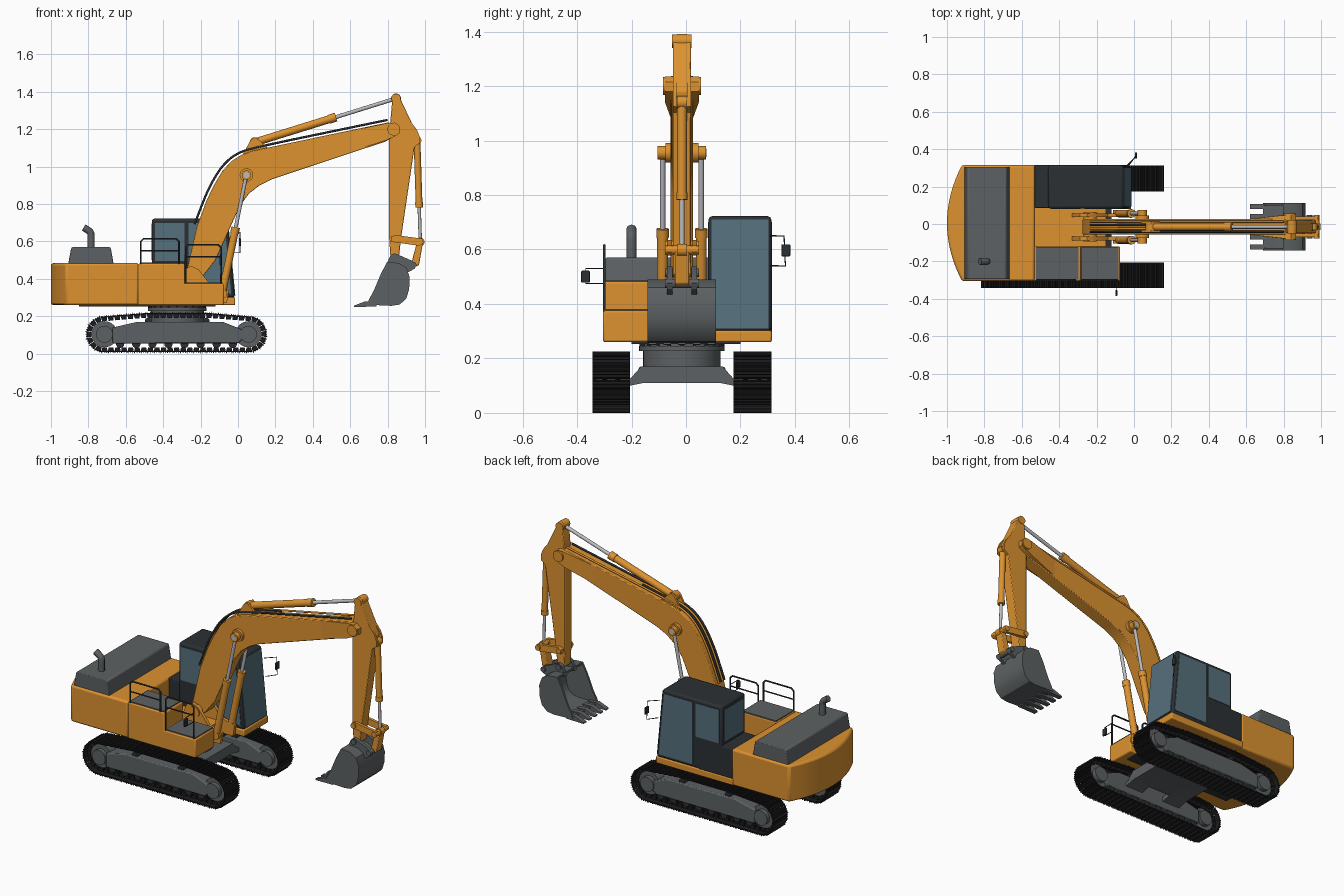
import bpy, bmesh, math
from mathutils import Vector, Matrix

if "Cube" in bpy.data.objects:
    bpy.data.objects.remove(bpy.data.objects["Cube"])

CY = -0.015  # centre plane of boom and undercarriage


def mat(name, *c):
    m = bpy.data.materials.new(name)
    m.diffuse_color = (*c, 1)
    m.use_nodes = True
    m.node_tree.nodes["Principled BSDF"].inputs["Base Color"].default_value = m.diffuse_color
    return m


ORANGE = mat("orange", 0.72, 0.29, 0.03)
GREY = mat("grey", 0.11, 0.12, 0.125)
DARK = mat("dark", 0.025, 0.03, 0.034)
BLACK = mat("black", 0.012, 0.012, 0.013)
GLASS = mat("glass", 0.09, 0.16, 0.2)
STEEL = mat("steel", 0.5, 0.5, 0.52)


def finish(name, bm, m, bevel=0):
    bmesh.ops.recalc_face_normals(bm, faces=bm.faces)
    me = bpy.data.meshes.new(name)
    bm.to_mesh(me)
    bm.free()
    me.shade_smooth()
    me.set_sharp_from_angle(angle=math.radians(32))
    me.materials.append(m)
    ob = bpy.data.objects.new(name, me)
    bpy.context.collection.objects.link(ob)
    if bevel:
        b = ob.modifiers.new("bevel", 'BEVEL')
        b.width, b.segments, b.limit_method = bevel, 2, 'ANGLE'
    return ob


def add_prism(bm, pts, a, b, axis='y'):
    """Extrude an xz (or xy, yz) outline from a to b; an optional third value is a half width about CY."""
    def put(p, d):
        return {'y': (p[0], d, p[1]), 'z': (p[0], p[1], d), 'x': (d, p[0], p[1])}[axis]
    lo = [bm.verts.new(put(p, CY - p[2] if len(p) > 2 else a)) for p in pts]
    hi = [bm.verts.new(put(p, CY + p[2] if len(p) > 2 else b)) for p in pts]
    bm.faces.new(lo)
    bm.faces.new(hi[::-1])
    for i in range(len(pts)):
        j = (i + 1) % len(pts)
        bm.faces.new((lo[i], lo[j], hi[j], hi[i]))


def prism(name, pts, a, b, m, axis='y', bevel=0):
    bm = bmesh.new()
    add_prism(bm, pts, a, b, axis)
    return finish(name, bm, m, bevel)


def box(name, x0, x1, y0, y1, z0, z1, m, bevel=0):
    return prism(name, [(x0, z0), (x1, z0), (x1, z1), (x0, z1)], y0, y1, m, 'y', bevel)


def rod(name, p, q, r, m, seg=20, r2=None):
    p, q = Vector(p), Vector(q)
    bm = bmesh.new()
    rot = (q - p).to_track_quat('Z', 'Y').to_matrix().to_4x4()
    bmesh.ops.create_cone(bm, cap_ends=True, segments=seg, radius1=r, radius2=r2 or r,
                          depth=(q - p).length, matrix=Matrix.Translation((p + q) / 2) @ rot)
    return finish(name, bm, m)


def pin(name, x, z, r, hw, m, y=CY):
    return rod(name, (x, y - hw, z), (x, y + hw, z), r, m, 24)


def tube(name, pts, r, m, smooth=False):
    cu = bpy.data.curves.new(name, 'CURVE')
    cu.dimensions, cu.bevel_depth, cu.bevel_resolution, cu.use_fill_caps = '3D', r, 2, True
    cu.resolution_u = 6
    s = cu.splines.new('NURBS' if smooth else 'POLY')
    s.points.add(len(pts) - 1)
    for sp, p in zip(s.points, pts):
        sp.co = (*p, 1)
    if smooth:
        s.use_endpoint_u, s.order_u = True, 3
    cu.materials.append(m)
    ob = bpy.data.objects.new(name, cu)
    bpy.context.collection.objects.link(ob)
    bpy.ops.object.select_all(action='DESELECT')
    ob.select_set(True)
    bpy.context.view_layer.objects.active = ob
    bpy.ops.object.convert(target='MESH')


def hydraulic(name, p, q, split, r, y):
    a, b = Vector((p[0], y, p[1])), Vector((q[0], y, q[1]))
    c = a.lerp(b, split)
    rod(name + "_barrel", a, c, r, ORANGE)
    rod(name + "_gland", a.lerp(b, split - 0.05), c, r * 1.15, ORANGE)
    rod(name + "_rod", c, b, r * 0.5, STEEL)
    pin(name + "_base_eye", *p, r * 1.3, 0.018, ORANGE, y)
    pin(name + "_rod_eye", *q, r * 1.25, 0.018, ORANGE, y)


# --- tracks: closed path with a ridged shoe every step ---
R, XL, XR, ZC = 0.09, -0.714, 0.056, 0.104
arc = lambda cx, a0: [(cx + R * math.cos(math.radians(a0 - i * 7.5)), ZC + R * math.sin(math.radians(a0 - i * 7.5)))
                      for i in range(25)]
path = [Vector(p) for p in arc(XL, 270) + [(-0.5, 0.211), (-0.15, 0.211)] + arc(XR, 90)]
path.append(path[0])
lens = [(path[i + 1] - path[i]).length for i in range(len(path) - 1)]
N = 60
ridge = [(-.0175, 0), (.0175, 0), (.0175, .006), (.014, .014), (.011, .006), (.003, .006), (.001, .012),
         (-.001, .006), (-.009, .006), (-.011, .012), (-.0135, .006), (-.0175, .006)]
link = [(-.0165, 0), (.0165, 0), (.012, -.02), (-.012, -.02)]


def at(d):
    for i, l in enumerate(lens):
        if d <= l:
            return path[i].lerp(path[i + 1], d / l)
        d -= l
    return path[0]


for side, y in (("right", CY - 0.259), ("left", CY + 0.259)):
    shoes, chain = bmesh.new(), bmesh.new()
    total = sum(lens)
    for k in range(N):
        d = k * total / N
        p = at(d)
        t = (at((d + .01) % total) - at((d - .01) % total)).normalized()
        n = Vector((-t.y, t.x))
        place = lambda prof: [tuple(p + t * u + n * v) for u, v in prof]
        add_prism(shoes, place(ridge), y - .069, y + .069)
        for o in (-.025, .025):
            add_prism(chain, place(link), y + o - .009, y + o + .009)
    finish(side + "_track_shoes", shoes, BLACK)
    finish(side + "_track_chain", chain, BLACK)
    prism(side + "_track_frame", [(-.67, .055), (0, .055), (.04, .09), (.02, .13), (-.08, .17), (-.54, .17), (-.67, .14)],
          y - .05, y + .05, GREY, bevel=.006)
    for nm, x in (("sprocket", XL), ("idler", XR)):
        pin(f"{side}_{nm}", x, ZC, .07, .03, GREY, y)
        pin(f"{side}_{nm}_hub", x, ZC, .045, .056, GREY, y)
    for i in range(8):
        pin(f"{side}_roller_{i}", -.63 + i * .086, .052, .022, .045, DARK, y)
    for x in (-.48, -.17):
        pin(f"{side}_carrier_roller_{x}", x, .175, .018, .04, DARK, y)

# --- carbody and turntable ---
box("carbody", -.47, -.18, CY - .16, CY + .16, .11, .17, GREY, .01)
for i, x in enumerate((-.46, -.19)):
    prism(f"carbody_beam_{i}", [(CY - .24, .09), (CY - .14, .11), (CY + .14, .11), (CY + .24, .09), (CY + .24, .12),
                                (CY + .19, .125), (CY + .15, .17), (CY - .15, .17), (CY - .19, .125), (CY - .24, .12)],
          x - .06, x + .06, GREY, 'x')
rod("turntable", (-.325, CY, .16), (-.325, CY, .262), .142, GREY, 40)
rod("turntable_flange", (-.325, CY, .228), (-.325, CY, .246), .157, GREY, 40)
for i in range(20):
    a = i * math.tau / 20
    x, y = -.325 + .15 * math.cos(a), CY + .15 * math.sin(a)
    rod(f"flange_bolt_{i}", (x, y, .244), (x, y, .253), .006, DARK, 6)
box("belly_plate", -.85, -.12, -.2, .2, .253, .265, DARK)

# --- upper body ---
rear = [(-.53, -.305), (-.53, .315)] + [(-.92 - .08 * (1 - (s / 8) ** 2), .005 + .31 * s / 8) for s in range(8, -9, -1)]
prism("counterweight_body", rear, .26, .484, ORANGE, 'z', .012)
prism("engine_hood", [(-.908, .48), (-.665, .48), (-.68, .565), (-.687, .57), (-.885, .57), (-.892, .565)],
      -.295, .305, GREY, bevel=.006)
tube("exhaust_pipe", [(-.785, -.2, .56), (-.785, -.2, .61), (-.785, -.2, .645), (-.8, -.2, .66), (-.825, -.2, .675)],
     .019, GREY, True)
prism("right_side_box", [(-.535, .26), (-.075, .26), (-.075, .375), (-.285, .375), (-.285, .482), (-.535, .482)],
      -.305, -.12, ORANGE, bevel=.007)
box("upper_tread_panel", -.525, -.297, -.297, -.122, .48, .488, GREY)
box("front_tread_panel", -.28, -.083, -.297, -.122, .373, .381, GREY)
box("centre_deck", -.54, -.15, -.125, .09, .262, .34, ORANGE)
box("cab_base", -.54, -.015, .08, .315, .26, .302, ORANGE, .006)
for i, y in enumerate((CY - .062, CY + .062)):
    prism(f"boom_bracket_{i}", [(-.36, .27), (-.06, .27), (-.05, .34), (-.14, .36), (-.21, .45), (-.25, .47), (-.29, .45)],
          y - .01, y + .01, ORANGE)

# --- cab with glass panels ---
prism("cab_shell", [(-.46, .3), (-.017, .3), (-.057, .722), (-.46, .722)], .083, .313, DARK, bevel=.012)
box("cab_rear_lower", -.533, -.3, .086, .313, .3, .482, DARK, .005)
prism("windshield", [(-.014, .31), (-.0525, .71), (-.062, .71), (-.024, .31)], .094, .302, GLASS)
for side, y in (("right", .082), ("left", .314)):
    prism(side + "_door_glass", [(-.265, .38 if side == "right" else .32), (-.037, .32), (-.072, .7), (-.265, .7)],
          y - .002, y + .002, GLASS)
    box(side + "_rear_glass", -.445, -.285, y - .002, y + .002, .495, .7, GLASS)
box("cab_back_glass", -.463, -.455, .105, .29, .5, .695, GLASS)

# --- handrails and mirrors ---
for nm, x0, x1, z0, z1 in (("rear", -.52, -.315, .48, .615), ("front", -.28, -.09, .375, .583)):
    y = -.3
    tube(nm + "_handrail", [(x0, y, z0), (x0, y, z1 - .015), (x0 + .015, y, z1), (x1 - .015, y, z1),
                            (x1, y, z1 - .015), (x1, y, z0)], .005, DARK)
    rod(nm + "_handrail_bar", (x0, y, z1 - .065), (x1, y, z1 - .065), .004, DARK, 8)
tube("left_mirror_arm", [(-.04, .31, .65), (.01, .36, .65), (.01, .365, .54), (-.03, .31, .54)], .0025, DARK)
box("left_mirror", .005, .016, .35, .383, .575, .618, DARK, .003)
tube("right_mirror_arm", [(-.095, -.3, .53), (-.095, -.368, .53), (-.095, -.368, .475), (-.095, -.3, .475)], .0025, DARK)
box("right_mirror", -.1, -.089, -.385, -.353, .478, .522, DARK, .003)

# --- boom ---
top = [(-.275, .44), (-.22, .68), (-.17, .815), (-.13, .9), (-.085, .975), (-.035, 1.03), (.02, 1.064), (.08, 1.085)]
prism("boom", top + [(.45, 1.163), (.81, 1.238), (.83, 1.16), (.79, 1.135), (.18, .932), (.115, .9), (.06, .857),
                     (.01, .79), (-.12, .5), (-.19, .41), (-.24, .375), (-.27, .39)],
      CY - .041, CY + .041, ORANGE, bevel=.004)
prism("boom_tip", [(.6, 1.19, .04), (.8, 1.234, .062), (.84, 1.235, .062), (.866, 1.215, .062), (.866, 1.18, .062),
                   (.84, 1.163, .062), (.79, 1.14, .062), (.6, 1.08, .04)], 0, 0, ORANGE)
pin("boom_foot_pin", -.235, .42, .035, .078, ORANGE)
pin("boom_tip_pin", .832, 1.2, .033, .07, ORANGE)
pin("boom_lift_boss", .045, .955, .036, .06, ORANGE)
pin("boom_lift_pin", .045, .955, .016, .09, STEEL)
for i, o in enumerate((-.027, -.009, .009, .027)):
    line = [(x - .012, CY + o, z + .012) for x, z in top[1:]]
    line += [(.3, CY + o, 1.147)] + ([(.8, CY + o, 1.25)] if abs(o) > .02 else [])
    tube(f"boom_hose_{i}", line, .006, ORANGE if i % 2 else DARK, True)
for i, o in enumerate((-.024, .024)):
    prism(f"stick_cylinder_bracket_{i}", [(.02, 1.055), (.17, 1.09), (.115, 1.14), (.09, 1.158), (.066, 1.14)],
          CY + o - .006, CY + o + .006, ORANGE)

# --- hydraulic cylinders ---
for side, o in (("right", -.071), ("left", .071)):
    hydraulic(side + "_lift_cylinder", (-.085, .32), (.045, .955), .56, .02, CY + o)
hydraulic("stick_cylinder", (.09, 1.13), (.845, 1.365), .575, .021, CY)
hydraulic("bucket_cylinder", (.957, 1.14), (.975, .598), .66, .018, CY)

# --- stick ---
prism("stick", [(.808, 1.17), (.825, 1.36), (.84, 1.388), (.86, 1.38), (.905, 1.285), (.955, 1.18), (.94, 1.08),
                (.872, .62), (.86, .51), (.835, .495), (.815, .515), (.808, .62)],
      CY - .033, CY + .033, ORANGE, bevel=.004)
pin("stick_head_pin", .845, 1.365, .025, .036, ORANGE)
for i, o in enumerate((-.026, .026)):
    prism(f"bucket_cylinder_bracket_{i}", [(.9, 1.27), (.955, 1.2), (.972, 1.16), (.972, 1.125), (.955, 1.115), (.92, 1.08)],
          CY + o - .007, CY + o + .007, ORANGE)

# --- bucket linkage ---
for i, o in enumerate((-.046, .046)):
    prism(f"rocker_{i}", [(.82, .598), (.97, .577), (.99, .59), (.985, .615), (.84, .635), (.818, .625)],
          CY + o - .009, CY + o + .009, ORANGE)
prism("bucket_link", [(.957, .6), (.99, .6), (.968, .475), (.938, .46), (.925, .475)], CY - .026, CY + .026, ORANGE, bevel=.004)
for nm, x, z in (("rocker_arm", .833, .615), ("rocker_link", .975, .598), ("bucket_main", .835, .515), ("bucket_link", .938, .475)):
    pin(nm + "_pin", x, z, .016, .062, ORANGE if "rocker" in nm else GREY)

# --- bucket: bent shell, side plates, ears, teeth ---
outer = [(.797, .49), (.86, .485), (.9, .46), (.918, .41), (.915, .345), (.9, .295), (.865, .263), (.82, .256), (.69, .262)]
inner = [(.69, .272), (.82, .27), (.858, .277), (.888, .304), (.902, .348), (.904, .408), (.89, .45), (.855, .472), (.797, .476)]
prism("bucket_shell", outer + inner, CY - .118, CY + .118, GREY)
for i, o in enumerate((-.12, .12)):
    prism(f"bucket_side_{i}", outer + [(.7, .29), (.725, .335), (.765, .43)], CY + o - .006, CY + o + .006, GREY)
for i, o in enumerate((-.045, .045)):
    prism(f"bucket_ear_{i}", [(.79, .47), (.815, .525), (.835, .537), (.86, .528), (.93, .497), (.955, .475), (.945, .455), (.9, .43)],
          CY + o - .01, CY + o + .01, GREY)
for i in range(5):
    y = CY - .108 + i * .054
    prism(f"bucket_tooth_{i}", [(.74, .278), (.68, .28), (.62, .257), (.62, .25), (.74, .252)], y - .014, y + .014, GREY)
